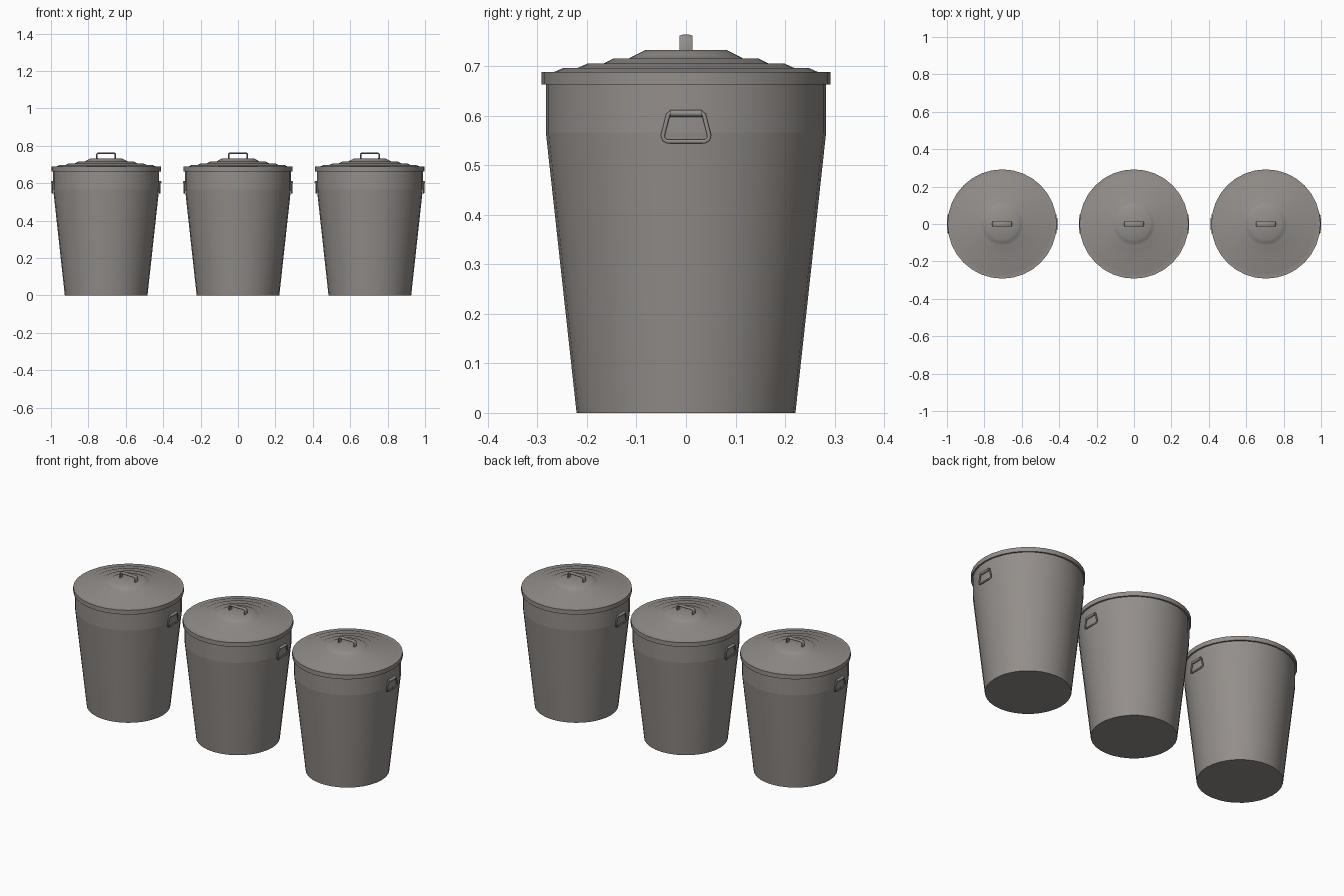
import bpy, bmesh, math
from mathutils import Vector

if "Cube" in bpy.data.objects:
    bpy.data.objects.remove(bpy.data.objects["Cube"])

SIDES = 32
CENTRES = (-0.705, 0.0, 0.705)

metal = bpy.data.materials.new("warm_grey_metal")
metal.diffuse_color = (0.295, 0.272, 0.255, 1)
metal.use_nodes = True
metal.node_tree.nodes["Principled BSDF"].inputs["Base Color"].default_value = metal.diffuse_color


def finish(bm, name, angle=35):
    """Turn a bmesh into a smooth-shaded object."""
    bmesh.ops.recalc_face_normals(bm, faces=bm.faces)
    mesh = bpy.data.meshes.new(name)
    bm.to_mesh(mesh)
    bm.free()
    mesh.materials.append(metal)
    ob = bpy.data.objects.new(name, mesh)
    bpy.context.collection.objects.link(ob)
    bpy.ops.object.select_all(action='DESELECT')
    ob.select_set(True)
    bpy.context.view_layer.objects.active = ob
    bpy.ops.object.shade_smooth_by_angle(angle=math.radians(angle))
    return ob


def skin(bm, rings, closed=False):
    """Bridge successive rings of vertices with quads."""
    n = len(rings[0])
    pairs = list(zip(rings, rings[1:])) + ([(rings[-1], rings[0])] if closed else [])
    for a, b in pairs:
        for i in range(n):
            j = (i + 1) % n
            bm.faces.new((a[i], a[j], b[j], b[i]))


def lathe(name, profile, cap_first=False, cap_last=False):
    """Revolve (radius, height) points around z."""
    bm = bmesh.new()
    rings = [[bm.verts.new((r * math.cos(math.tau * i / SIDES),
                            r * math.sin(math.tau * i / SIDES), z))
              for i in range(SIDES)] for r, z in profile]
    skin(bm, rings)
    if cap_first:
        bm.faces.new(rings[0])
    if cap_last:
        bm.faces.new(rings[-1])
    return finish(bm, name)


def sweep(name, path, normal, half_w, half_t, closed=False, n=8):
    """Sweep an elliptical section along a planar path; half_w lies along normal."""
    bm = bmesh.new()
    pts = [Vector(p) for p in path]
    normal = Vector(normal)
    rings = []
    for k, p in enumerate(pts):
        nxt = pts[(k + 1) % len(pts)] if closed or k < len(pts) - 1 else p
        prv = pts[k - 1] if closed or k > 0 else p
        side = (nxt - prv).normalized().cross(normal)
        rings.append([bm.verts.new(p + normal * half_w * math.cos(math.tau * (i + .5) / n)
                                   + side * half_t * math.sin(math.tau * (i + .5) / n))
                      for i in range(n)])
    skin(bm, rings, closed)
    if not closed:
        bm.faces.new(rings[0])
        bm.faces.new(rings[-1])
    return finish(bm, name, 50)


# tapered body and straight collar, kept apart for a crisp seam
parts = [
    lathe("can_body", [(0.221, 0), (0.283, 0.566)], cap_first=True),
    lathe("can_collar", [(0.283, 0.566), (0.283, 0.68)]),
    # lid with rim and stepped rings
    lathe("lid", [(0.281, 0.663), (0.292, 0.663), (0.292, 0.688), (0.268, 0.688),
                  (0.248, 0.6965), (0.220, 0.696), (0.198, 0.706), (0.168, 0.705),
                  (0.147, 0.7155), (0.117, 0.715), (0.100, 0.724), (0.083, 0.7325)],
          cap_last=True),
    # lid handle
    sweep("lid_handle", [(-0.049, 0, 0.728), (-0.049, 0, 0.756), (-0.045, 0, 0.760),
                         (0.045, 0, 0.760), (0.049, 0, 0.756), (0.049, 0, 0.728)],
          (0, 1, 0), 0.014, 0.0045),
]

# hanging side handles with their hinge sleeves
for s, label in ((-1, "left"), (1, "right")):
    x = 0.287 * s
    half = [(0.030, 0.607), (0.036, 0.603), (0.047, 0.560), (0.045, 0.552), (0.038, 0.548)]
    loop = [(x, y, z) for y, z in half] + [(x, -y, z) for y, z in reversed(half)]
    parts.append(sweep(label + "_side_handle", loop, (1, 0, 0), 0.0045, 0.0045, True))
    parts.append(sweep(label + "_handle_sleeve", [(x, -0.032, 0.605), (x, 0.032, 0.605)],
                       (1, 0, 0), 0.0085, 0.0075))

# three identical cans in a row
for k, cx in enumerate(CENTRES):
    for p in parts:
        ob = p if k == 0 else p.copy()
        if k:
            bpy.context.collection.objects.link(ob)
        ob.location.x = cx
